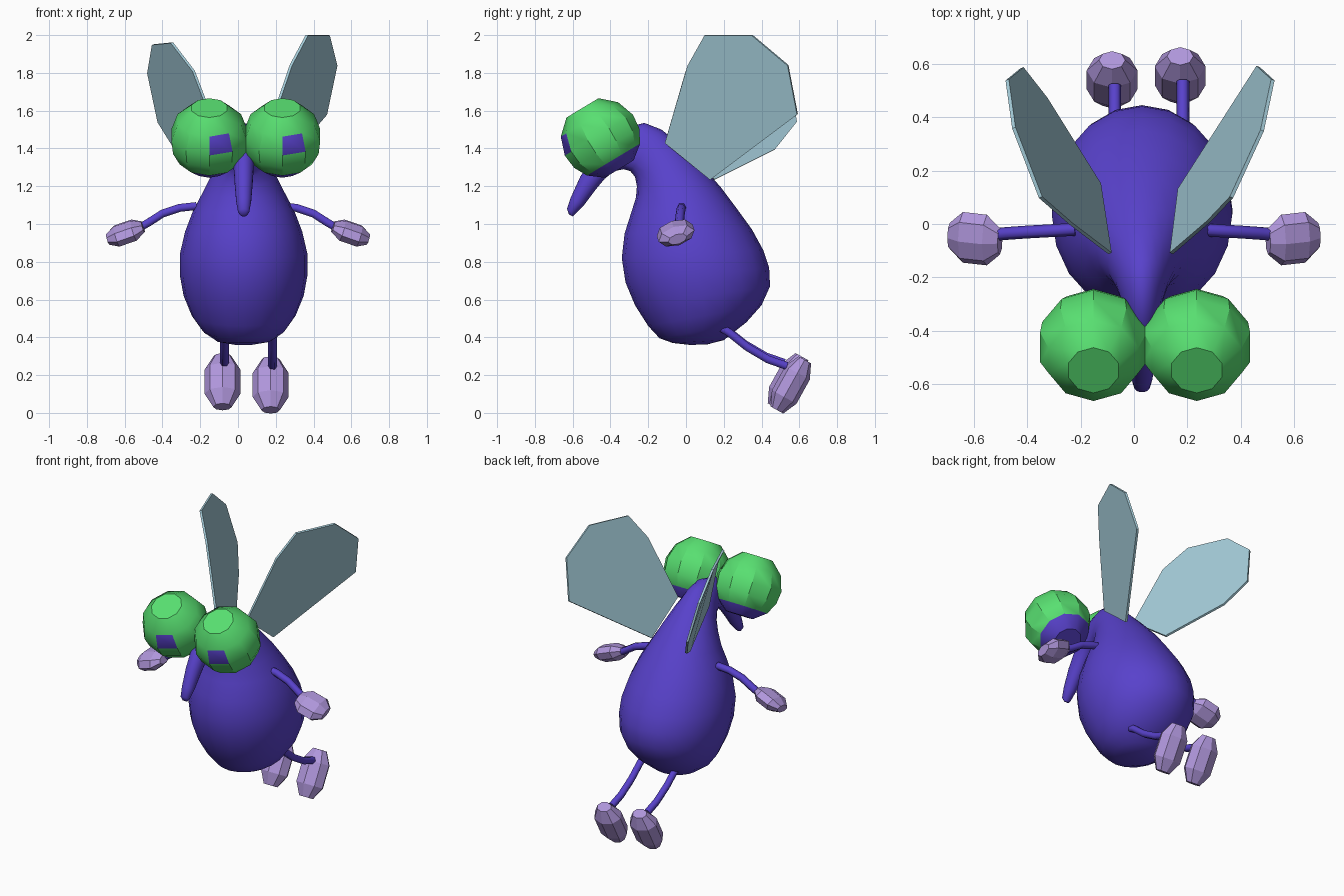
import bpy, bmesh, math
from mathutils import Vector, Matrix

if "Cube" in bpy.data.objects:
    bpy.data.objects.remove(bpy.data.objects["Cube"])


def material(name, rgb):
    m = bpy.data.materials.new(name)
    m.diffuse_color = (*rgb, 1)
    m.use_nodes = True
    m.node_tree.nodes["Principled BSDF"].inputs["Base Color"].default_value = m.diffuse_color
    return m


INDIGO = material("indigo", (0.098, 0.054, 0.60))
GREEN = material("green", (0.098, 0.74, 0.165))
LILAC = material("lilac", (0.43, 0.305, 0.71))
PALE_BLUE = material("pale_blue", (0.37, 0.60, 0.69))


def loft(name, rings, mats, smooth=None, matrix=None, paint=None):
    """Skin a list of equal-sized point rings and cap both ends."""
    bm = bmesh.new()
    vr = [[bm.verts.new(p) for p in ring] for ring in rings]
    n = len(rings[0])
    for a, b in zip(vr, vr[1:]):
        for i in range(n):
            j = (i + 1) % n
            bm.faces.new((a[i], a[j], b[j], b[i]))
    if paint:
        for k, f in enumerate(bm.faces):
            f.material_index = paint(k // n, k % n)
    bm.faces.new(vr[0])
    last = bm.faces.new(vr[-1])
    if paint:
        last.material_index = paint(len(rings) - 1, 0)
    if matrix:
        bm.transform(matrix)
    bmesh.ops.recalc_face_normals(bm, faces=bm.faces[:])
    me = bpy.data.meshes.new(name)
    bm.to_mesh(me)
    bm.free()
    for m in mats:
        me.materials.append(m)
    ob = bpy.data.objects.new(name, me)
    bpy.context.collection.objects.link(ob)
    if smooth:
        bpy.ops.object.select_all(action='DESELECT')
        bpy.context.view_layer.objects.active = ob
        ob.select_set(True)
        bpy.ops.object.shade_smooth_by_angle(angle=math.radians(smooth))
    return ob


def ellipse(c, u, v, n):
    """Ring of n points around c with half axes u and v."""
    return [c + u * math.cos(2 * math.pi * i / n) + v * math.sin(2 * math.pi * i / n)
            for i in range(n)]


def ball_rings(polars, n):
    """Unit ball as rings at given polar angles, first vertex towards -y."""
    out = []
    for p in polars:
        s, c = math.sin(math.radians(p)), math.cos(math.radians(p))
        out.append(ellipse(Vector((0, 0, c)), Vector((0, -s, 0)), Vector((s, 0, 0)), n))
    return out


def tube(name, pts, r, n=6):
    """Thin limb along a path."""
    pts = [Vector(p) for p in pts]
    rings = []
    for i, p in enumerate(pts):
        t = (pts[min(i + 1, len(pts) - 1)] - pts[max(i - 1, 0)]).normalized()
        side = Vector((1, 0, 0)) if abs(t.x) < 0.7 else Vector((0, 1, 0))
        u = (side - t * side.dot(t)).normalized()
        rings.append(ellipse(p, u * r, t.cross(u) * r, n))
    return loft(name, rings, [INDIGO], smooth=65)


# Body, neck, head and beak in one sweep: back y, z, front y, z, half width
CX = 0.03
SECTIONS = [
    (0.11, 0.362, 0.02, 0.36, 0.05), (0.20, 0.385, -0.07, 0.37, 0.14),
    (0.32, 0.48, -0.14, 0.395, 0.22), (0.40, 0.57, -0.20, 0.46, 0.275),
    (0.445, 0.67, -0.27, 0.57, 0.318), (0.44, 0.77, -0.32, 0.69, 0.338),
    (0.41, 0.86, -0.34, 0.82, 0.338), (0.35, 0.97, -0.325, 0.95, 0.31),
    (0.27, 1.08, -0.29, 1.06, 0.268), (0.18, 1.20, -0.265, 1.14, 0.215),
    (0.07, 1.32, -0.26, 1.20, 0.17), (-0.03, 1.42, -0.27, 1.25, 0.13),
    (-0.13, 1.50, -0.295, 1.28, 0.10), (-0.22, 1.535, -0.33, 1.29, 0.08),
    (-0.36, 1.50, -0.38, 1.28, 0.062), (-0.48, 1.38, -0.43, 1.24, 0.054),
    (-0.56, 1.25, -0.48, 1.18, 0.048), (-0.61, 1.14, -0.54, 1.10, 0.04),
    (-0.63, 1.08, -0.59, 1.05, 0.03), (-0.62, 1.05, -0.60, 1.04, 0.016),
]
body = []
for by, bz, fy, fz, w in SECTIONS:
    back, front = Vector((CX, by, bz)), Vector((CX, fy, fz))
    body.append(ellipse((back + front) / 2, (back - front) / 2, Vector((w, 0, 0)), 20))
loft("body", body, [INDIGO], smooth=50)


# Eyes: tilted balls with an indigo underside and one indigo pupil panel
def eye_paint(band, seg):
    return 1 if band >= 4 or (band == 1 and seg == 0) else 0


for name, x in (("left_eye", -0.152), ("right_eye", 0.235)):
    m = (Matrix.Translation((x, -0.452, 1.455)) @ Matrix.Rotation(math.radians(31), 4, 'X')
         @ Matrix.Scale(0.211, 4))
    loft(name, ball_rings((28, 57, 85, 107, 129, 155), 10), [GREEN, INDIGO],
         smooth=30, matrix=m, paint=eye_paint)

# Hands and feet share one faceted pad shape
PAD = ball_rings((28, 65, 115, 152), 8)


def pad(name, loc, rot, scale):
    m = Matrix.Translation(loc) @ rot @ Matrix.Diagonal((*scale, 1))
    loft(name, PAD, [LILAC], matrix=m)


# Arms and hands
for name, s in (("left", -1), ("right", 1)):
    tube(name + "_arm", [(s * 0.22, -0.02, 1.095), (s * 0.31, -0.025, 1.085),
                         (s * 0.40, -0.03, 1.055), (s * 0.47, -0.035, 1.01),
                         (s * 0.53, -0.04, 0.975)], 0.024)
    rot = (Matrix.Rotation(math.radians(18), 4, 'X')
           @ Matrix.Rotation(math.radians(s * 110), 4, 'Y'))
    pad(name + "_hand", (s * 0.596, -0.055, 0.952), rot, (0.06, 0.11, 0.113))

# Legs and feet
for name, x, y, z in (("left", -0.082, 0.54, 0.165), ("right", 0.173, 0.555, 0.148)):
    tube(name + "_leg", [(x + 0.01, y - 0.40, z + 0.32), (x + 0.01, y - 0.33, z + 0.28),
                         (x + 0.01, y - 0.23, z + 0.20), (x + 0.01, y - 0.12, z + 0.135),
                         (x + 0.01, y - 0.02, z + 0.10)], 0.024)
    pad(name + "_foot", (x, y, z), Matrix.Rotation(math.radians(-29), 4, 'X'),
        (0.105, 0.082, 0.172))

# Wings: thin faceted plates
WINGS = {
    "right_wing": [(.14, -.11, 1.43), (.28, .01, 1.84), (.365, .10, 2.0), (.48, .35, 2.0),
                   (.52, .54, 1.84), (.465, .59, 1.58), (.17, .13, 1.235)],
    "left_wing": [(-.09, -.11, 1.43), (-.235, .0, 1.81), (-.35, .10, 1.96),
                  (-.45, .36, 1.95), (-.475, .54, 1.80), (-.42, .585, 1.54),
                  (-.33, .47, 1.395), (-.13, .15, 1.235)],
}
for name, pts in WINGS.items():
    pts = [Vector(p) for p in pts]
    n = (pts[3] - pts[0]).cross(pts[-1] - pts[0]).normalized() * 0.007
    loft(name, [[p - n for p in pts], [p + n for p in pts]], [PALE_BLUE])
